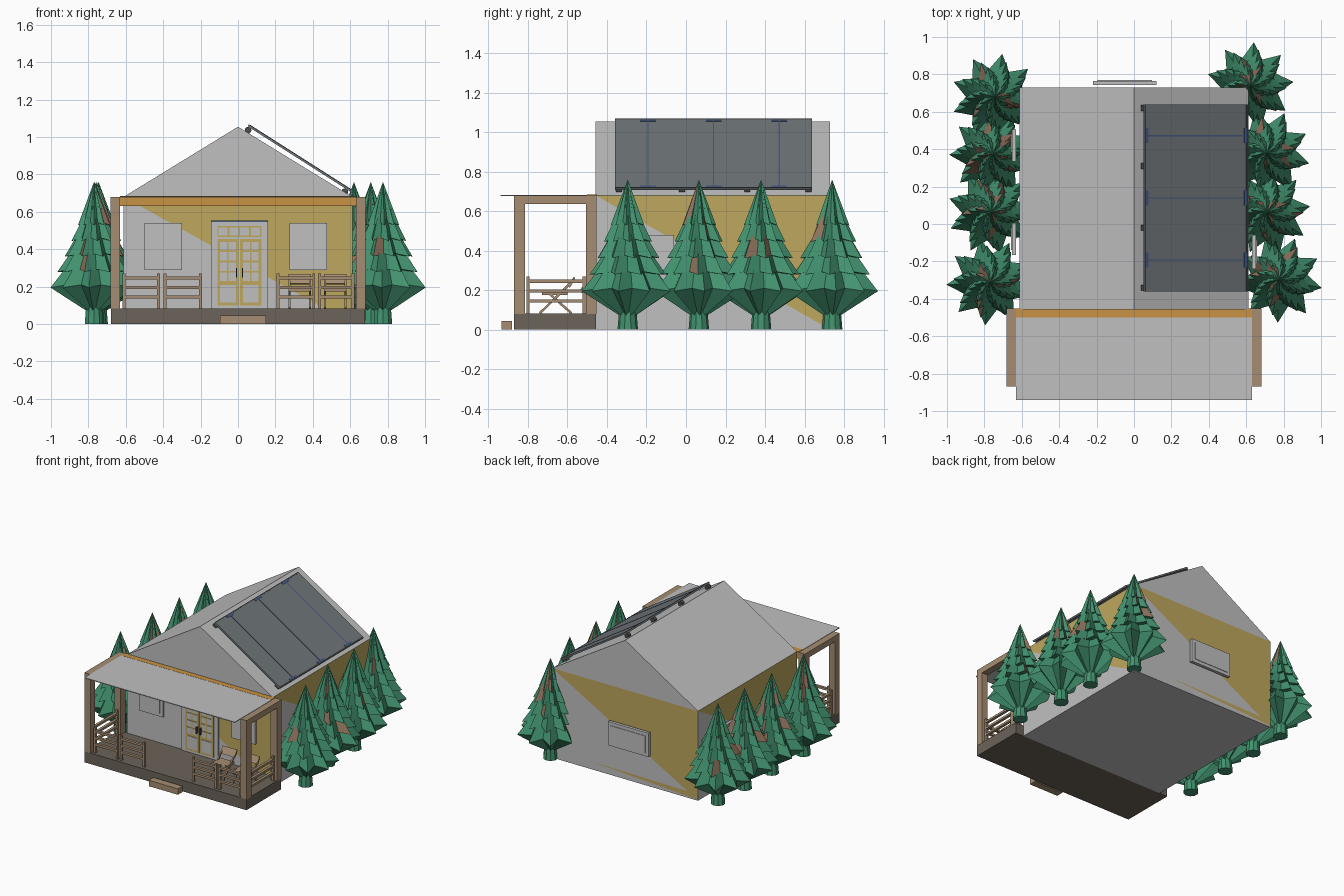
import bpy, bmesh, math, random
from mathutils import Vector, Matrix

random.seed(4)
if "Cube" in bpy.data.objects:
    bpy.data.objects.remove(bpy.data.objects["Cube"])


def material(name, r, g, b):
    m = bpy.data.materials.new(name)
    m.use_nodes = True
    m.diffuse_color = (r, g, b, 1)
    m.node_tree.nodes["Principled BSDF"].inputs["Base Color"].default_value = (r, g, b, 1)
    return m


GREY = material("plaster grey", .53, .53, .53)
YELLOW = material("wall yellow", .52, .39, .11)
TAN = material("light wood", .38, .27, .17)
ORANGE = material("orange wood", .58, .29, .06)
DECK = material("dark deck wood", .145, .125, .1)
GREEN = material("pine green", .055, .29, .16)
BROWN = material("pine brown", .28, .17, .11)
SLATE = material("panel slate", .16, .18, .19)
BLUE = material("panel blue", .06, .1, .22)
METAL = material("dark metal", .07, .07, .07)


def add(name, bm, *mats):
    bmesh.ops.recalc_face_normals(bm, faces=bm.faces)
    me = bpy.data.meshes.new(name)
    bm.to_mesh(me)
    bm.free()
    for m in mats:
        me.materials.append(m)
    ob = bpy.data.objects.new(name, me)
    bpy.context.collection.objects.link(ob)
    return ob


def box(name, xs, ys, zs, mat):
    """Axis-aligned box from three (low, high) ranges."""
    bm = bmesh.new()
    size = [s[1] - s[0] for s in (xs, ys, zs)]
    mid = [sum(s) / 2 for s in (xs, ys, zs)]
    bmesh.ops.create_cube(bm, size=1, matrix=Matrix.Translation(mid) @ Matrix.Diagonal((*size, 1)))
    return add(name, bm, mat)


def bar(name, p, q, width, depth, mat):
    """Rectangular bar from p to q."""
    p, q = Vector(p), Vector(q)
    d = q - p
    bm = bmesh.new()
    turn = d.to_track_quat('Z', 'Y').to_matrix().to_4x4()
    bmesh.ops.create_cube(bm, size=1, matrix=Matrix.Translation((p + q) / 2) @ turn
                          @ Matrix.Diagonal((width, depth, d.length, 1)))
    return add(name, bm, mat)


# House body: each wall split on its diagonal into grey and yellow
W, FRONT, BACK, EAVE, RIDGE = .612, -.457, .73, .68, 1.055
bm = bmesh.new()
plan = [(-W, FRONT), (W, FRONT), (W, BACK), (-W, BACK)]
low = [bm.verts.new((x, y, 0)) for x, y in plan]
top = [bm.verts.new((x, y, EAVE)) for x, y in plan]
r0, r1 = bm.verts.new((0, FRONT, RIDGE)), bm.verts.new((0, BACK, RIDGE))
for i in range(4):
    j = (i + 1) % 4
    bm.faces.new((low[i], low[j], top[i]))
    bm.faces.new((low[j], top[j], top[i])).material_index = 1
bm.faces.new(low)
bm.faces.new((top[0], top[1], r0))
bm.faces.new((top[2], top[3], r1))
bm.faces.new((top[1], top[2], r1, r0))
bm.faces.new((top[3], top[0], r0, r1))
add("house_body", bm, GREY, YELLOW)

# Thin yellow strip low on the back wall
bm = bmesh.new()
strip = [bm.verts.new(p) for p in ((.3, BACK + .003, .06), (-.6, BACK + .003, .01), (-.6, BACK + .003, .05))]
bm.faces.new(strip)
add("back_strip", bm, YELLOW)


# Windows: a board with a raised inner pane
def window(name, centre, z, half, axis, out):
    c, y = centre
    for part, h, inset, o in (("frame", 0, 0, out), ("pane", .004, .025, out)):
        a = (c - half + inset, c + half - inset)
        s = 1 if y > 0 else -1
        b = tuple(sorted((y - s * .003, y + s * (o + h))))
        zz = (z[0] + inset, z[1] - inset)
        xs, ys = (a, b) if axis == "x" else (b, a)
        box(f"{name}_{part}", xs, ys, zz, GREY)


window("front_window_right", (-.4, FRONT), (.29, .54), .1, "x", .015)
window("front_window_left", (.375, FRONT), (.29, .54), .1, "x", .015)
window("back_window", (-.05, BACK + .015), (.24, .42), .17, "x", .02)
window("left_window", (-.15, .635), (.29, .48), .09, "y", .018)
for k, y in enumerate((-.08, .42)):
    window(f"right_window_{k}", (y, -.635), (.29, .48), .085, "y", .018)

# Double door with transom, glazed panes and blue head
D = FRONT
box("door_frame", (-.145, .16), (D - .012, D + .01), (.08, .55), GREY)
box("door_head", (-.145, .16), (D - .02, D), (.545, .555), BLUE)
box("transom", (-.11, .125), (D - .016, D), (.465, .525), YELLOW)
for k in range(4):
    x = -.104 + k * .058
    box("transom_pane", (x, x + .048), (D - .02, D), (.473, .517), GREY)
for x0 in (-.11, .012):
    box("door_leaf", (x0, x0 + .113), (D - .016, D), (.1, .455), YELLOW)
    box("door_panel", (x0 + .015, x0 + .098), (D - .02, D), (.115, .21), GREY)
    for row in range(4):
        for col in range(2):
            x, z = x0 + .014 + col * .046, .23 + row * .055
            box("door_pane", (x, x + .038), (D - .02, D), (z, z + .045), GREY)
for x in (-.012, .022):
    box("door_handle", (x, x + .006), (D - .035, D), (.25, .3), METAL)

# Porch deck, step, posts, beams and flat roof
box("porch_deck", (-.68, .68), (-.87, -.455), (0, .083), DECK)
box("porch_step", (-.095, .15), (-.935, -.88), (0, .045), TAN)
for s in (-1, 1):
    xs = tuple(sorted((s * .63, s * .682)))
    for y in (-.87, -.507):
        box("porch_post", xs, (y, y + .055), (.08, .68), TAN)
    box("side_beam", xs, (-.87, -.452), (.636, .68), TAN)
box("cross_beam", (-.63, .63), (-.5, -.452), (.63, .684), ORANGE)
box("porch_roof", (-.632, .632), (-.94, -.5), (.677, .683), GREY)


# Railings: two end posts and three rails
def railing(p, q):
    for x, y in (p, q):
        bar("rail_post", (x, y, .08), (x, y, .27), .016, .016, TAN)
    for z in (.145, .195, .245):
        bar("rail", (*p, z), (*q, z), .02, .016, TAN)


for a, b in ((-.61, -.425), (-.39, -.2), (.215, .405), (.435, .615)):
    railing((a, -.84), (b, -.84))
for s in (-1, 1):
    railing((s * .655, -.8), (s * .655, -.515))

# Folding chairs on the porch
for x in (.33, .52):
    for s in (-.055, .055):
        bar("chair_leg", (x + s, -.74, .083), (x + s, -.57, .25), .01, .012, TAN)
        bar("chair_brace", (x + s, -.58, .083), (x + s, -.7, .19), .01, .012, TAN)
    box("chair_seat", (x - .06, x + .06), (-.73, -.6), (.175, .187), TAN)
    bar("chair_back", (x, -.592, .215), (x, -.565, .265), .12, .01, TAN)

# Solar array on the roof slope: slab, blue seams, edge strips and mounts
UP, DOWN = Vector((.055, 0, 1.062)), Vector((.605, 0, .712))
slope = (DOWN - UP).normalized()
normal = Vector((-slope.z, 0, slope.x))


def slope_plate(name, a, b, y0, y1, lift, thick, mat):
    """Plate lying on the array plane between fractions a and b of the slope."""
    bm = bmesh.new()
    vs = []
    for h in (lift, lift + thick):
        for t, y in ((a, y0), (b, y0), (b, y1), (a, y1)):
            vs.append(bm.verts.new(UP.lerp(DOWN, t) + normal * h + Vector((0, y, 0))))
    bmesh.ops.convex_hull(bm, input=vs)
    bmesh.ops.dissolve_limit(bm, angle_limit=.01, verts=bm.verts, edges=bm.edges)
    add(name, bm, mat)


slope_plate("solar_array", 0, 1, -.36, .638, -.006, .012, SLATE)
for y in (-.193, .14, .472):
    slope_plate("array_seam", .02, .98, y - .003, y + .003, .004, .004, BLUE)
    for t in (.01, .965):
        slope_plate("array_clip", t, t + .025, y - .04, y + .04, .004, .004, BLUE)
for t in (.0, .985):
    slope_plate("array_edge", t, t + .012, -.36, .638, .004, .003, METAL)
for y in (-.34, -.02, .31, .62):
    for t in (.02, .96):
        bm = bmesh.new()
        at = UP.lerp(DOWN, t) - normal * .022 + Vector((0, y, 0))
        bmesh.ops.create_cone(bm, cap_ends=True, segments=12, radius1=.018, radius2=.018, depth=.03,
                              matrix=Matrix.Translation(at) @ Matrix.Rotation(math.pi / 2, 4, 'X'))
        add("array_mount", bm, METAL)


# Pines: a stub trunk and stacked pointed skirts
def star(bm, tips, r_tip, r_notch, z, z_notch, turn):
    ring = []
    for k in range(tips * 2):
        r, h = (r_notch, z_notch) if k % 2 else (r_tip, z)
        a = turn + k * math.pi / tips
        ring.append(bm.verts.new((r * math.cos(a), r * math.sin(a), h)))
    return ring


def pine(x, y, turn):
    bm = bmesh.new()
    bmesh.ops.create_cone(bm, cap_ends=True, segments=10, radius1=.052, radius2=.042, depth=.12,
                          matrix=Matrix.Translation((0, 0, .06)))
    tiers = 6
    for i in range(tiers):
        f = i / tiers
        z = .195 + .5 * f
        r = .225 * (1 - f) ** .95 + .008
        ring = star(bm, 9, r, r * .66, z, z + .015, turn + i * .55)
        tip = bm.verts.new((0, 0, min(.76, z + .3 - .1 * f)))
        base = bm.verts.new((0, 0, .045 if i == 0 else z + .02))
        for k, v in enumerate(ring):
            w = ring[(k + 1) % len(ring)]
            upper = bm.faces.new((v, w, tip))
            bm.faces.new((w, v, base))
            if 0 < i < 5 and random.random() < .1:
                upper.material_index = 1
    ob = add("pine_tree", bm, GREEN, BROWN)
    ob.location = (x, y, 0)


for n, spot in enumerate(((-.745, .68), (-.755, .375), (-.765, .065), (-.77, -.31),
                          (.62, .74), (.71, .38), (.71, .065), (.775, -.295))):
    pine(*spot, n * .37)
